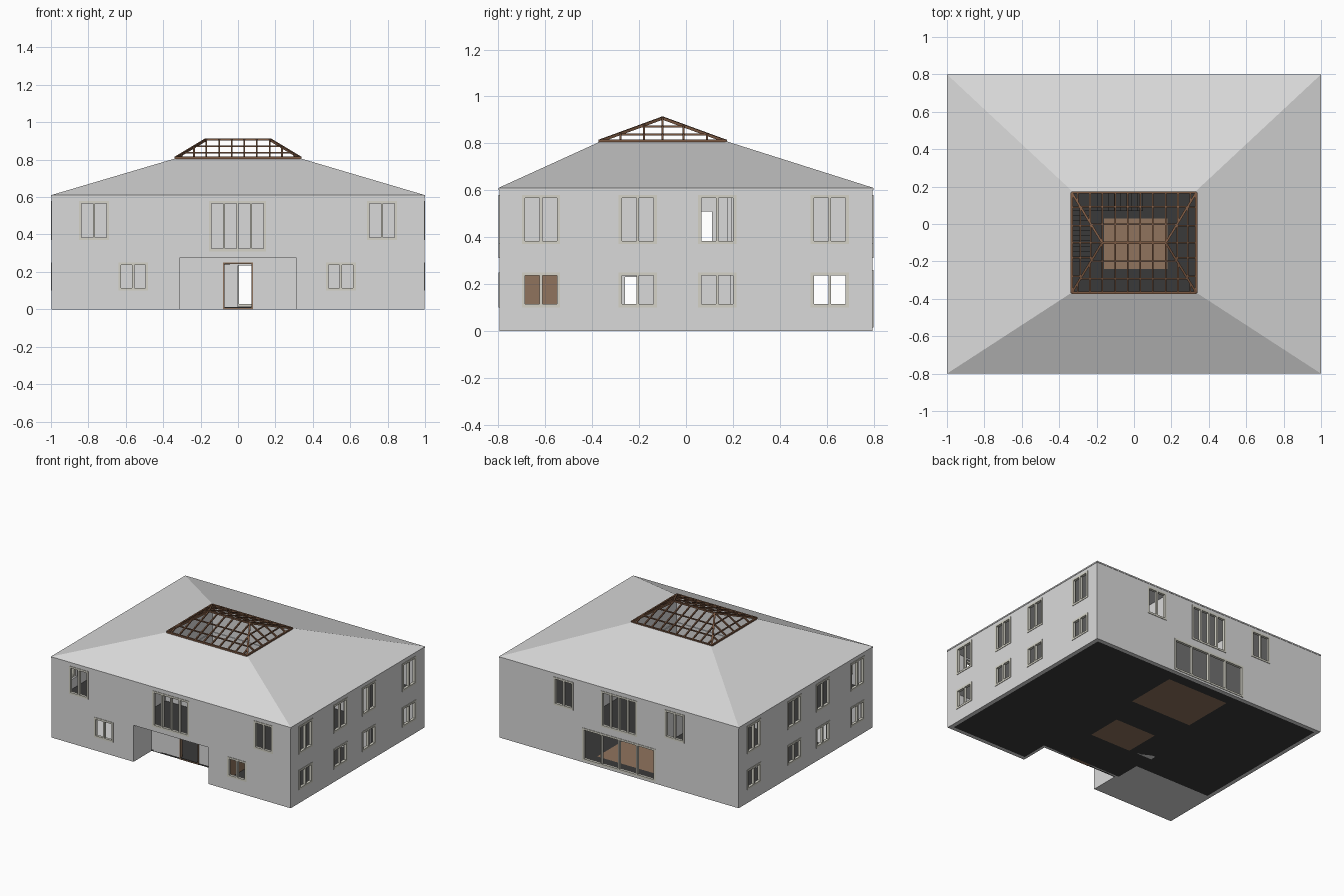
import bpy, bmesh
from mathutils import Vector

if "Cube" in bpy.data.objects:
    bpy.data.objects.remove(bpy.data.objects["Cube"])


def material(name, rgb):
    m = bpy.data.materials.new(name)
    m.diffuse_color = (*rgb, 1)
    m.use_nodes = True
    m.node_tree.nodes["Principled BSDF"].inputs["Base Color"].default_value = m.diffuse_color
    return m


PLASTER = material("pale_grey_plaster", (0.70, 0.70, 0.70))
FRAME = material("warm_grey_frame", (0.66, 0.65, 0.57))
DARK = material("charcoal_floor", (0.042, 0.042, 0.042))
WOOD = material("brown_wood", (0.28, 0.175, 0.11))
BEAM = material("dark_timber", (0.20, 0.10, 0.055))


def finish(name, bm, mat):
    bmesh.ops.recalc_face_normals(bm, faces=bm.faces)
    me = bpy.data.meshes.new(name)
    bm.to_mesh(me)
    bm.free()
    me.materials.append(mat)
    ob = bpy.data.objects.new(name, me)
    bpy.context.collection.objects.link(ob)
    return ob


def plate(name, axis, pos, thick, rect, holes, mat):
    """Flat panel across an axis, rect and holes as (a0, a1, b0, b1)."""
    def place(a, b):
        return {'x': (pos, a, b), 'y': (a, pos, b), 'z': (a, b, pos)}[axis]
    a0, a1, b0, b1 = rect
    ga = sorted({a0, a1, *[v for h in holes for v in h[:2] if a0 < v < a1]})
    gb = sorted({b0, b1, *[v for h in holes for v in h[2:] if b0 < v < b1]})
    bm = bmesh.new()
    grid = {}

    def vert(a, b):
        if (a, b) not in grid:
            grid[(a, b)] = bm.verts.new(place(a, b))
        return grid[(a, b)]
    for p, q in zip(ga, ga[1:]):
        for r, s in zip(gb, gb[1:]):
            ca, cb = (p + q) / 2, (r + s) / 2
            if not any(h[0] < ca < h[1] and h[2] < cb < h[3] for h in holes):
                bm.faces.new((vert(p, r), vert(q, r), vert(q, s), vert(p, s)))
    ext = bmesh.ops.extrude_face_region(bm, geom=bm.faces[:], use_keep_orig=True)
    shift = Vector([thick if c == axis else 0 for c in 'xyz'])
    bmesh.ops.translate(bm, vec=shift, verts=[g for g in ext['geom'] if isinstance(g, bmesh.types.BMVert)])
    return finish(name, bm, mat)


def window(name, axis, pos, thick, rect, panes, mat=FRAME, border=0.014, bar=0.012):
    """Frame with a row of open panes."""
    a0, a1, b0, b1 = rect
    w = (a1 - a0 - 2 * border - (panes - 1) * bar) / panes
    holes = [(a0 + border + i * (w + bar), a0 + border + i * (w + bar) + w,
              b0 + border, b1 - border) for i in range(panes)]
    plate(name, axis, pos, thick, rect, holes, mat)


# --- outer walls and their windows
X, Y, H, T = 0.996, 0.796, 0.608, 0.03
front = [(-.85, -.69, .37, .58, 2), (.69, .85, .37, .58, 2), (-.155, .15, .31, .58, 4),
         (-.64, -.48, .10, .25, 2), (.47, .63, .10, .25, 2)]
back = [(-.545, -.38, .37, .58, 2), (.38, .545, .37, .58, 2), (-.15, .15, .31, .58, 4),
        (-.305, .305, .015, .26, 4)]
side = [(a, a + .163, b0, b1, 2) for a in (-.7, -.287, .052, .532)
        for b0, b1 in ((.37, .58), (.10, .25))]
cut = lambda ws: [w[:4] for w in ws]
PORCH = (-.313, .313, 0, .275)
plate("front_wall", 'y', -Y, T, (-X, X, 0, H), cut(front) + [PORCH], PLASTER)
plate("back_wall", 'y', Y, -T, (-X, X, 0, H), cut(back), PLASTER)
for s, n in ((-1, "left"), (1, "right")):
    plate(n + "_wall", 'x', s * X, -s * T, (-Y + T, Y - T, 0, H), cut(side), PLASTER)
    for i, w in enumerate(side):
        window(f"{n}_window_{i}", 'x', s * .9995, -s * .02, w[:4], w[4])
    # porch side walls
    plate(n + "_porch_wall", 'x', s * .313, s * .02, (-Y + T, -.56, 0, .275), [], PLASTER)
for i, w in enumerate(front):
    window(f"front_window_{i}", 'y', -.7995, .02, w[:4], w[4])
for i, w in enumerate(back):
    window(f"back_window_{i}", 'y', .7995, -.02, w[:4], w[4])

# --- porch back wall with the doorway
DOOR = (-.08, .08, 0, .25)
plate("porch_back_wall", 'y', -.58, .02, (-.313, .313, 0, .275), [DOOR], PLASTER)
window("door_frame", 'y', -.583, .026, DOOR, 1, WOOD, .008)

# --- ground floor: dark slab with a pale room and two wood areas let in
room, rug1, rug2 = (-.966, -.333, -.766, -.37), (-.25, .26, .29, .685), (-.16, .18, -.24, .03)
plate("ground_floor", 'z', 0, .012, (-.966, .966, -.766, .766),
      [room, rug1, rug2, (-.333, .333, -.8, -.58)], DARK)
plate("pale_room_floor", 'z', 0, .012, room, [], PLASTER)
plate("living_wood_floor", 'z', 0, .012, rug1, [], WOOD)
plate("hall_wood_floor", 'z', 0, .012, rug2, [], WOOD)
plate("wood_floor_edge", 'z', .001, .01, (.955, .966, -.766, -.05), [], WOOD)

# --- upper floor and ceiling, open over the hall
HALL = (-.33, .33, -.36, .17)
full = (-.966, .966, -.766, .766)
plate("upper_slab", 'z', .275, .016, full, [HALL], PLASTER)
plate("upper_floor", 'z', .291, .006, full, [HALL], DARK)
plate("ceiling", 'z', .592, .012, full, [HALL], PLASTER)

# --- inner walls
plate("living_partition", 'y', .19, .02, (-.966, .966, .012, .275), [(0, .2, .012, .235)], PLASTER)
plate("upper_back_partition", 'y', .175, .02, (-.966, .966, .297, .592), [], PLASTER)
plate("upper_front_partition", 'y', -.385, .02, (-.335, .335, .297, .592), [], PLASTER)
for s, n in ((-1, "left"), (1, "right")):
    plate(n + "_hall_partition", 'x', s * .36, s * .02, (-.766, .19, .012, .275),
          [(-.26, -.21, .012, .23)], PLASTER)
    plate(n + "_upper_partition", 'x', s * .335, s * .02, (-.766, .766, .297, .592),
          [(.06, .11, .297, .51)], PLASTER)
    plate(n + "_shaft_wall", 'x', s * .335, s * .01, (-.365, .175, .604, .795), [], PLASTER)
for y, n in ((-.365, "front"), (.175, "back")):
    plate(n + "_shaft_wall", 'y', y, .01 if y > 0 else -.01, (-.335, .335, .604, .795), [], PLASTER)
plate("wood_panelling", 'x', .382, .008, (-.766, -.39, .012, .275), [], WOOD)

# --- stair: up the left of the hall, then along the back
plate("stair_start", 'z', 0, .004, (-.35, -.23, -.235, -.19), [], PLASTER)
N, rise = 20, .285 / 20
for i in range(N):
    z = .012 + rise * i
    if i < 10:
        r = (-.33, -.23, -.20 + .027 * i, -.20 + .027 * (i + 1))
    elif i == 10:
        r = (-.33, -.23, .07, .17)
    else:
        x = -.23 + .031 * (i - 11)
        r = (x, x + .031, .07, .17)
    plate(f"stair_tread_{i}", 'z', z, rise, r, [], DARK)

# --- hipped roof, cut open at the top
bm = bmesh.new()
lo = [bm.verts.new((x, y, .61)) for x, y in ((-1, -.8), (1, -.8), (1, .8), (-1, .8))]
hi = [bm.verts.new((x, y, .808)) for x, y in ((-.33, -.365), (.33, -.365), (.33, .175), (-.33, .175))]
for i in range(4):
    j = (i + 1) % 4
    bm.faces.new((lo[i], lo[j], hi[j], hi[i]))
inner = bmesh.ops.extrude_face_region(bm, geom=bm.faces[:], use_keep_orig=True)
bmesh.ops.translate(bm, vec=(0, 0, -.01), verts=[g for g in inner['geom'] if isinstance(g, bmesh.types.BMVert)])
finish("roof", bm, PLASTER)

# --- open timber frame over the roof opening
frame = bmesh.new()


def beam(p, q, w=.009, h=.010):
    p, q = Vector(p), Vector(q)
    d = (q - p).normalized()
    u = d.cross(Vector((0, 0, 1))).normalized()
    v = u.cross(d)
    ring = [[frame.verts.new(c + u * a * w / 2 + v * b * h / 2)
             for a, b in ((-1, -1), (1, -1), (1, 1), (-1, 1))] for c in (p, q)]
    frame.faces.new(ring[0])
    frame.faces.new(ring[1][::-1])
    for i in range(4):
        j = (i + 1) % 4
        frame.faces.new((ring[0][i], ring[0][j], ring[1][j], ring[1][i]))


def slope(t, sx, sy):
    """Hip point: t = 0 at the ridge end, 1 at the eave corner."""
    return (sx * (.17 + .163 * t), -.1 + sy * .268 * t, .908 - .098 * t)


beam((-.17, -.1, .908), (.17, -.1, .908), .012, .012)
for sx in (-1, 1):
    for sy in (-1, 1):
        beam(slope(0, sx, sy), slope(1, sx, sy), .012, .012)
for t in (.37, .72, 1):
    w = .012 if t == 1 else .008
    for s in (-1, 1):
        beam(slope(t, -1, s), slope(t, 1, s), w, w)
        beam(slope(t, s, -1), slope(t, s, 1), w, w)
for s in (-1, 1):
    for x in (-.3, -.235, -.17, -.1, -.033, .033, .1, .17, .235, .3):
        t = max(0, (abs(x) - .17) / .163)
        top, foot = slope(t, 1, s), slope(1, 1, s)
        beam((x, foot[1], foot[2]), (x, top[1], top[2]))
    for y in (-.28, -.18, -.1, -.01, .09):
        t = abs(y + .1) / .268
        top, foot = slope(t, s, 1), slope(1, s, 1)
        beam((foot[0], y, foot[2]), (top[0], y, top[2]))
finish("skylight_timber_frame", frame, BEAM)
